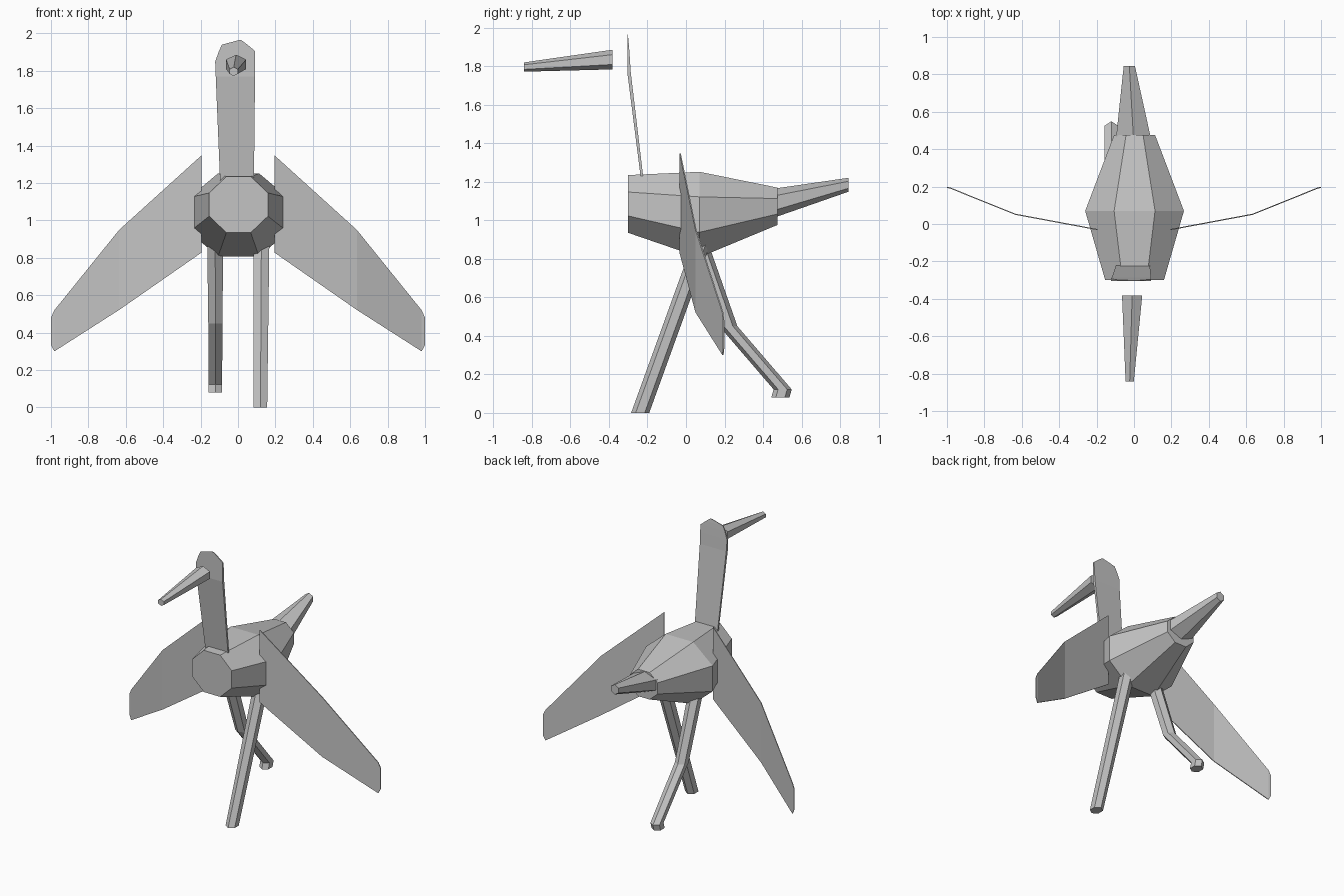
import bpy, bmesh
from math import pi, sin, cos
from mathutils import Vector

cube = bpy.data.objects.get("Cube")
if cube:
    bpy.data.objects.remove(cube, do_unlink=True)

grey = bpy.data.materials.new("plain_grey")
grey.use_nodes = True
grey.diffuse_color = (0.55, 0.55, 0.55, 1)
grey.node_tree.nodes["Principled BSDF"].inputs["Base Color"].default_value = grey.diffuse_color


def loft(name, rings):
    """Skin a list of equal-sized rings and cap both ends."""
    bm = bmesh.new()
    loops = [[bm.verts.new(p) for p in ring] for ring in rings]
    for a, b in zip(loops, loops[1:]):
        for i in range(len(a)):
            j = (i + 1) % len(a)
            bm.faces.new((a[i], a[j], b[j], b[i]))
    bm.faces.new(loops[0])
    bm.faces.new(loops[-1])
    bmesh.ops.recalc_face_normals(bm, faces=bm.faces)
    mesh = bpy.data.meshes.new(name)
    bm.to_mesh(mesh)
    bm.free()
    mesh.materials.append(grey)
    obj = bpy.data.objects.new(name, mesh)
    bpy.context.collection.objects.link(obj)
    return obj


def ring(center, sides, ra, rb, axis, flat=False):
    """Polygon around the y axis (upright) or the z axis (level).
    ra is the radius along x, rb along the other direction."""
    shift = pi / sides if flat else 0
    points = []
    for i in range(sides):
        t = 2 * pi * i / sides + shift
        u, v = ra * sin(t), rb * cos(t)
        offset = Vector((u, 0, v)) if axis == "Y" else Vector((u, v, 0))
        points.append(Vector(center) + offset)
    return points


# Body: octagonal barrel, given by half width and half height
k = 1 / cos(pi / 8)
loft("body", [ring((0.003, y, z), 8, w * k, h * k, "Y", True) for y, z, w, h in (
    (-0.30, 1.085, 0.157, 0.15),
    (0.07, 1.03, 0.264, 0.222),
    (0.475, 1.073, 0.11, 0.097))])

# Tail and beak: tapered hexagonal spikes
h = 1 / cos(pi / 6)
loft("tail", [ring((-0.003, 0.46, 1.09), 6, 0.093 * h, 0.075, "Y"),
              ring((-0.025, 0.845, 1.185), 6, 0.03 * h, 0.036, "Y")])
loft("beak", [ring((-0.01, -0.382, 1.835), 6, 0.054 * h, 0.051, "Y"),
              ring((-0.023, -0.842, 1.796), 6, 0.022 * h, 0.024, "Y")])

# Neck and head: thin leaning plate with a rounded top
loft("neck", [[(a, f, z), (b, f, z), (b, r, z), (a, r, z)] for z, a, b, f, r in (
    (1.19, -0.095, 0.085, -0.231, -0.218),
    (1.77, -0.119, 0.091, -0.305, -0.287),
    (1.85, -0.122, 0.092, -0.305, -0.292),
    (1.905, -0.102, 0.092, -0.305, -0.296),
    (1.94, -0.086, 0.05, -0.305, -0.299),
    (1.964, 0.005, 0.018, -0.305, -0.302))])

# Wings: thin plates swept down and back
wing = ((0.195, -0.03, 1.348, 0.828), (0.635, 0.052, 0.95, 0.522),
        (0.982, 0.192, 0.52, 0.3), (1.0, 0.196, 0.48, 0.335))
for side, name in ((1, "left_wing"), (-1, "right_wing")):
    t = 0.003
    loft(name, [[(side * x, y - t, top), (side * x, y + t, top),
                 (side * x, y + t, low), (side * x, y - t, low)]
                for x, y, top, low in wing])


# Legs: hexagonal tubes with level cross-sections
def leg(name, path):
    loft(name, [ring(p, 6, w * h, 0.047, "Z") for *p, w in path])


leg("left_leg", ((0.125, 0.095, 0.92, 0.043), (0.12, -0.238, 0, 0.036)))
leg("right_leg", ((-0.122, 0.055, 0.92, 0.043), (-0.121, 0.22, 0.45, 0.038),
                  (-0.121, 0.502, 0.122, 0.036), (-0.121, 0.49, 0.08, 0.036)))
